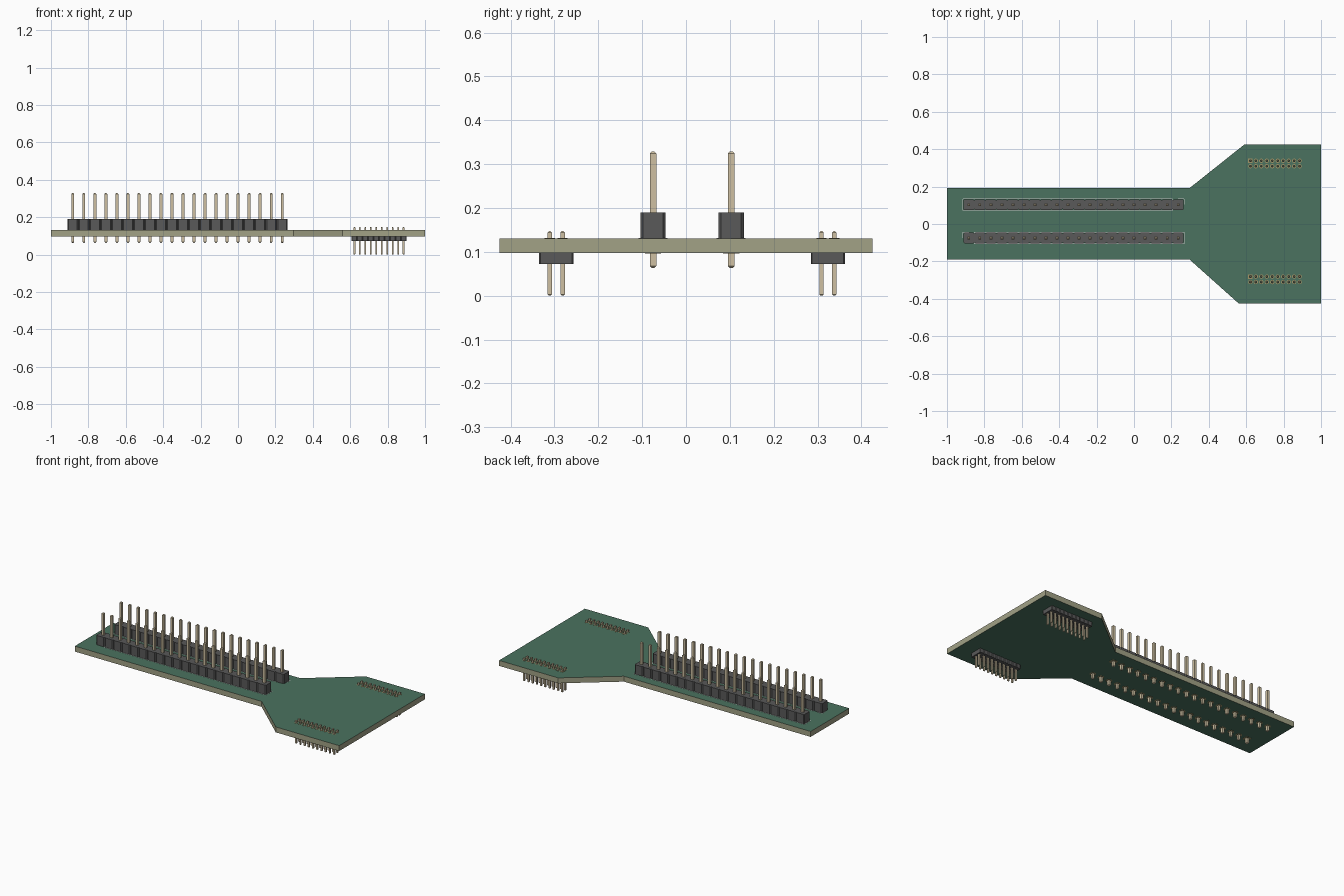
import bpy, bmesh, math

if "Cube" in bpy.data.objects:
    bpy.data.objects.remove(bpy.data.objects["Cube"])

Z0, Z1 = 0.097, 0.131          # board bottom and top


def material(name, rgb):
    m = bpy.data.materials.new(name)
    m.diffuse_color = (*rgb, 1)
    m.use_nodes = True
    m.node_tree.nodes["Principled BSDF"].inputs["Base Color"].default_value = m.diffuse_color
    return m


GREEN = material("green_mask", (0.07, 0.17, 0.115))
EDGE = material("board_edge", (0.36, 0.36, 0.24))
PLASTIC = material("dark_plastic", (0.10, 0.10, 0.10))
METAL = material("pin_metal", (0.62, 0.53, 0.36))
PAD = material("pad_copper", (0.36, 0.30, 0.14))
INK = material("white_ink", (0.75, 0.78, 0.75))


def finish(bm, name, *mats):
    bmesh.ops.recalc_face_normals(bm, faces=bm.faces)
    me = bpy.data.meshes.new(name)
    bm.to_mesh(me)
    bm.free()
    for m in mats:
        me.materials.append(m)
    ob = bpy.data.objects.new(name, me)
    bpy.context.collection.objects.link(ob)
    return ob


def loft(bm, loops):
    """Skin a stack of equal-length point loops and cap both ends."""
    rings = [[bm.verts.new(p) for p in lp] for lp in loops]
    for a, b in zip(rings, rings[1:]):
        n = len(a)
        for i in range(n):
            bm.faces.new((a[i], a[(i + 1) % n], b[(i + 1) % n], b[i]))
    bm.faces.new(rings[0])
    bm.faces.new(rings[-1])


def prism(bm, pts, z0, z1):
    loft(bm, [[(x, y, z) for x, y in pts] for z in (z0, z1)])


def box(bm, x0, x1, y0, y1, z0, z1):
    prism(bm, [(x0, y0), (x1, y0), (x1, y1), (x0, y1)], z0, z1)


def pins(name, points, w, z0, z1):
    # square posts with tapered tips
    bm = bmesh.new()
    t = w * 0.3
    for x, y in points:
        loops = []
        for z, h in ((z0, w / 2 - t), (z0 + t, w / 2), (z1 - t, w / 2), (z1, w / 2 - t)):
            loops.append([(x + sx * h, y + sy * h, z)
                          for sx, sy in ((-1, -1), (1, -1), (1, 1), (-1, 1))])
        loft(bm, loops)
    finish(bm, name, METAL)


def housing(name, x0, pitch, n, y, half, chamfer, z0, z1):
    # one block whose long sides are notched between the positions
    side = []
    for i in range(n):
        a = x0 + (i - 0.5) * pitch
        side += [(a, half - chamfer), (a + chamfer, half), (a + pitch - chamfer, half)]
    side.append((x0 + (n - 0.5) * pitch, half - chamfer))
    outline = [(px, y - d) for px, d in side] + [(px, y + d) for px, d in reversed(side)]
    bm = bmesh.new()
    prism(bm, outline, z0, z1)
    finish(bm, name, PLASTIC)


def pads(name, points, r_in, r_out, z0, z1, square):
    # flat copper rings, square outside at the first position
    bm = bmesh.new()
    n = 16
    for x, y in points:
        rings = []
        for z in (z0, z1):
            for r in (r_in, r_out):
                ring = []
                for k in range(n):
                    a = 2 * math.pi * k / n
                    c, s = math.cos(a), math.sin(a)
                    f = 1 / max(abs(c), abs(s)) if (x, y) == square and r == r_out else 1
                    ring.append(bm.verts.new((x + r * f * c, y + r * f * s, z)))
                rings.append(ring)
        i0, o0, i1, o1 = rings
        for a, b in ((i0, o0), (o0, o1), (o1, i1), (i1, i0)):
            for k in range(n):
                j = (k + 1) % n
                bm.faces.new((a[k], a[j], b[j], b[k]))
    finish(bm, name, PAD)


# Circuit board: green faces with bare edges
bm = bmesh.new()
prism(bm, [(-1, -0.19), (0.297, -0.19), (0.56, -0.425), (1, -0.425),
           (1, 0.425), (0.59, 0.425), (0.297, 0.192), (-1, 0.192)], Z0, Z1)
bm.normal_update()
for f in bm.faces:
    f.material_index = 0 if abs(f.normal.z) > 0.5 else 1
finish(bm, "circuit_board", GREEN, EDGE)

# Two long single-row headers on top
P, N, X0 = 0.0589, 20, -0.883
for tag, y, first in (("front", -0.075, 0), ("rear", 0.103, N - 1)):
    pts = [(X0 + i * P, y) for i in range(N)]
    housing(f"{tag}_long_header_housing", X0, P, N, y, 0.0287, 0.006, Z1, 0.19)
    pins(f"{tag}_long_header_pins", pts, 0.0148, 0.063, 0.329)
    pads(f"{tag}_long_header_pads", pts, 0.0116, 0.0185, Z0 - 0.0008, Z0, pts[first])

    # Printed outline: closed box plus a corner mark at the first position
    bm = bmesh.new()
    t, h = 0.003, 0.0315
    d = 1 if first == 0 else -1
    tip = pts[first][0] - d * (P / 2 + 0.003)
    start = pts[first][0] + d * P / 2
    end = pts[N - 1 - first][0] + d * (P / 2 + 0.003)
    za, zb = Z1, Z1 + 0.0008
    a, b = min(start, end), max(start, end)
    for s in (-1, 1):
        box(bm, a, b, y + s * h - t / 2, y + s * h + t / 2, za, zb)
    for x in (start, end, tip):
        top = y if x == tip else y - h
        box(bm, x - t / 2, x + t / 2, top, y + h, za, zb)
    box(bm, min(tip, pts[first][0]), max(tip, pts[first][0]),
        y + h - t / 2, y + h + t / 2, za, zb)
    finish(bm, f"{tag}_header_outline", INK)

# Two small double-row headers underneath
p, n, x0 = 0.0293, 10, 0.622
for tag, y in (("front", -0.296), ("rear", 0.3235)):
    pts = [(x0 + i * p, y + s * p / 2) for i in range(n) for s in (1, -1)]
    housing(f"{tag}_small_header_housing", x0, p, n, y, 0.039, 0.003, 0.072, Z0)
    pins(f"{tag}_small_header_pins", pts, 0.0098, 0, 0.147)
    pads(f"{tag}_small_header_pads", pts, 0.0075, 0.0115, Z1, Z1 + 0.0008, pts[0])
